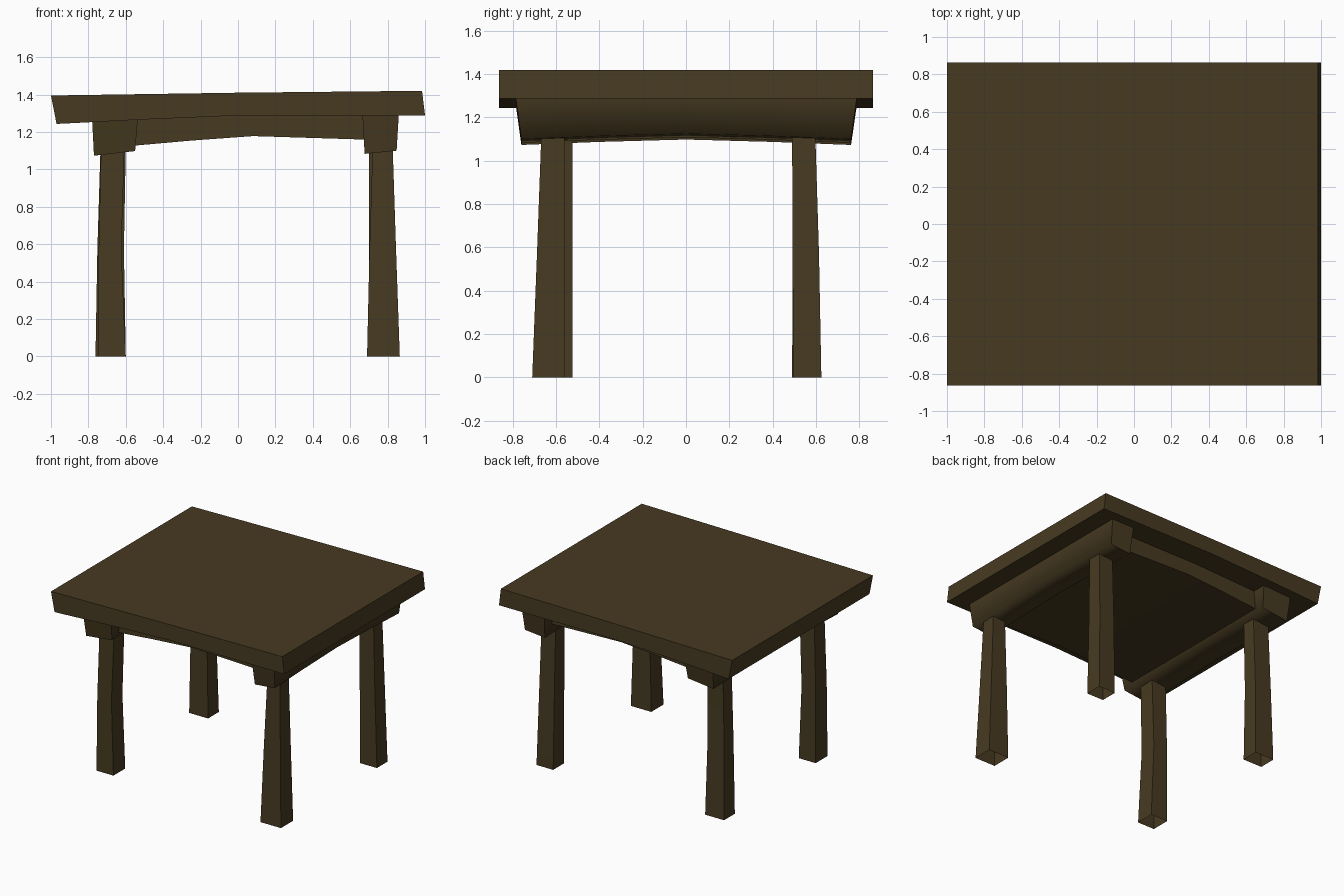
import bpy
import bmesh
import math

cube = bpy.data.objects.get("Cube")
if cube:
    bpy.data.objects.remove(cube, do_unlink=True)

COLOUR = (0.062, 0.042, 0.015, 1.0)
wood = bpy.data.materials.new("dark_brown_wood")
wood.use_nodes = True
wood.diffuse_color = COLOUR
bsdf = wood.node_tree.nodes["Principled BSDF"]
bsdf.inputs["Base Color"].default_value = COLOUR
bsdf.inputs["Roughness"].default_value = 0.9


def loft(name, rings, capped=True):
    """Join equal rings of points into a solid or an open tube."""
    bm = bmesh.new()
    loops = [[bm.verts.new(p) for p in ring] for ring in rings]
    n = len(loops[0])
    for a, b in zip(loops, loops[1:]):
        for i in range(n):
            j = (i + 1) % n
            bm.faces.new((a[i], a[j], b[j], b[i]))
    if capped:
        bm.faces.new(loops[0])
        bm.faces.new(loops[-1])
    bmesh.ops.recalc_face_normals(bm, faces=bm.faces)
    for face in bm.faces:
        face.smooth = True
    for edge in bm.edges:
        edge.smooth = edge.calc_face_angle(0) < math.radians(25)
    mesh = bpy.data.meshes.new(name)
    bm.to_mesh(mesh)
    bm.free()
    mesh.materials.append(wood)
    obj = bpy.data.objects.new(name, mesh)
    bpy.context.collection.objects.link(obj)
    return obj


def rect(x0, x1, y0, y1, z):
    return [(x0, y0, z), (x1, y0, z), (x1, y1, z), (x0, y1, z)]


# Slightly crooked top slab: side profile swept front to back
slab = [(-1, 1.395), (-0.97, 1.243), (-0.5, 1.267), (0, 1.288),
        (1, 1.288), (0.984, 1.42), (0, 1.41)]
loft("table_top", [[(x, y, z) for x, z in slab] for y in (-0.863, 0.863)])


# Side beams with slanted ends and a shallow arch underneath
def beam(name, top, bottom):
    rings = []
    for y_top, y_low, lift in ((-0.787, -0.76, 0), (-0.4, -0.4, 0.014),
                               (0, 0, 0.025), (0.4, 0.4, 0.014), (0.79, 0.762, 0)):
        rings.append([(x, y_top, z) for x, z in top] +
                     [(x, y_low, z + lift) for x, z in bottom])
    mesh = loft(name, rings).data
    # Soft lower long edges, crisp ends and top
    for edge in mesh.edges:
        a, b = (mesh.vertices[i].co for i in edge.vertices)
        along = abs(a.y - b.y) > 0.1
        middle = abs(a.y) < 0.5 and not along
        edge.use_edge_sharp = not middle and (not along or a.z > 1.2)


beam("left_beam", [(0.665, 1.30), (0.86, 1.30)], [(0.848, 1.10), (0.677, 1.083)])
beam("right_beam", [(-0.78, 1.265), (-0.535, 1.28)], [(-0.55, 1.098), (-0.77, 1.073)])

# Solid arched underframe filling the space between the beams
arch = [(-0.6, 1.28), (-0.6, 1.123), (-0.25, 1.154), (0.08, 1.178),
        (0.72, 1.158), (0.72, 1.3), (0, 1.3)]
loft("underframe", [[(x, y, z) for x, z in arch] for y in (-0.68, 0.68)])

# Tapered legs, open at the ends: x and y spans at the foot, middle and head
legs = {
    "front_left_leg": ((0.69, 0.865, -0.71, -0.56), (0.703, 0.845, -0.688, -0.56),
                       (0.72, 0.827, -0.668, -0.56)),
    "front_right_leg": ((-0.745, -0.60, -0.67, -0.525), (-0.745, -0.624, -0.66, -0.525),
                        (-0.732, -0.607, -0.65, -0.525)),
    "back_left_leg": ((0.702, 0.845, 0.495, 0.625), (0.70, 0.83, 0.492, 0.614),
                      (0.70, 0.82, 0.49, 0.597)),
    "back_right_leg": ((-0.762, -0.60, 0.49, 0.622), (-0.752, -0.61, 0.492, 0.607),
                       (-0.735, -0.60, 0.49, 0.597)),
}
for name, spans in legs.items():
    loft(name, [rect(*s, z) for s, z in zip(spans, (0, 0.57, 1.12))], capped=False)
